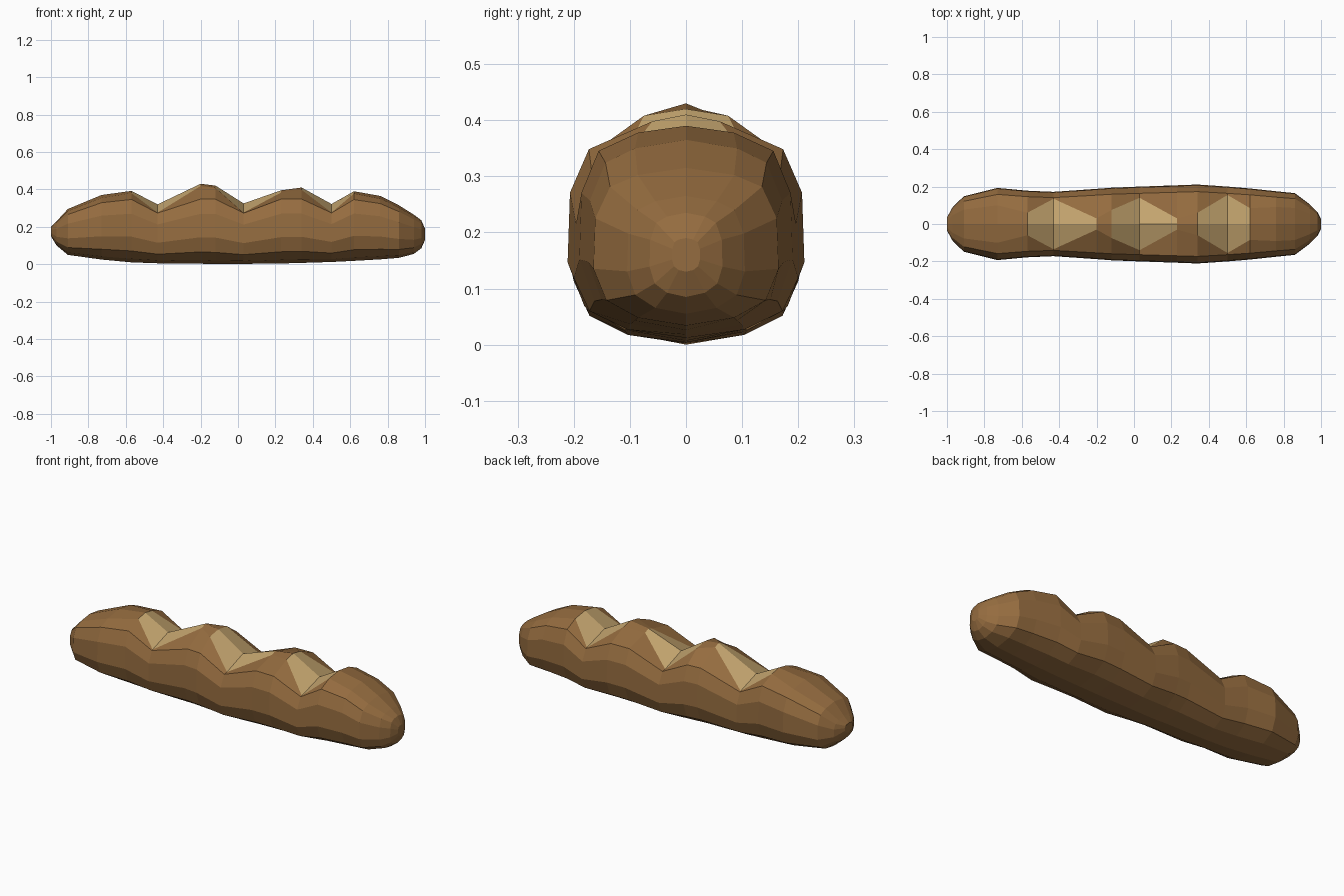
import bpy, bmesh

if "Cube" in bpy.data.objects:
    bpy.data.objects.remove(bpy.data.objects["Cube"])

def material(name, color):
    m = bpy.data.materials.new(name)
    m.diffuse_color = (*color, 1)
    m.use_nodes = True
    m.node_tree.nodes["Principled BSDF"].inputs["Base Color"].default_value = m.diffuse_color
    return m

# Loaf stations: x, half width, bottom z, body top z, crest z, crest half width, crest edge z
def plain(x, w, zb, zt):
    return (x, w, zb, zt, zt, w * 0.52, zb + (zt - zb) * 0.955)

def rim(x, w, zb, zt, t):
    return (x, w, zb, min(zt, 0.395), zt, t, zt - 0.012)

def valley(x, w, zb, zt, t):
    return (x, w, zb, 0.31, zt, t, 0.276)

stations = [
    plain(-1.0, 0.035, 0.15, 0.20),
    plain(-0.97, 0.09, 0.10, 0.23),
    plain(-0.91, 0.148, 0.05, 0.295),
    plain(-0.73, 0.193, 0.025, 0.37),
    rim(-0.57, 0.178, 0.01, 0.392, 0.06),
    valley(-0.43, 0.172, 0.005, 0.32, 0.135),
    rim(-0.20, 0.188, 0.003, 0.43, 0.03),
    rim(-0.12, 0.194, 0.0, 0.42, 0.075),
    valley(0.03, 0.20, 0.002, 0.325, 0.14),
    rim(0.23, 0.207, 0.004, 0.395, 0.03),
    rim(0.34, 0.211, 0.007, 0.41, 0.06),
    valley(0.50, 0.20, 0.012, 0.322, 0.155),
    rim(0.62, 0.19, 0.018, 0.39, 0.085),
    plain(0.76, 0.175, 0.026, 0.365),
    plain(0.86, 0.165, 0.034, 0.315),
    plain(0.94, 0.105, 0.055, 0.265),
    plain(0.98, 0.065, 0.085, 0.235),
    plain(1.0, 0.025, 0.13, 0.19),
]
cut_spans = {4, 5, 7, 8, 10, 11}

def section(x, w, zb, body, crest, t, edge):
    h = body - zb
    half = [(w * a, zb + h * b) for a, b in
            ((0.52, 0.05), (0.86, 0.16), (1, 0.36), (0.98, 0.68), (0.82, 0.88))]
    half.append((t, edge))
    right = [(x, y, z) for y, z in half]
    left = [(x, -y, z) for y, z in reversed(half)]
    return [(x, 0, zb)] + right + [(x, 0, crest)] + left

# Crust skin with the three scored cuts coloured as crumb
bm = bmesh.new()
rings = [[bm.verts.new(p) for p in section(*s)] for s in stations]
n = len(rings[0])
for i in range(len(rings) - 1):
    a, b = rings[i], rings[i + 1]
    for j in range(n):
        k = (j + 1) % n
        f = bm.faces.new((a[j], b[j], b[k], a[k]))
        f.material_index = int(i in cut_spans and j in (6, 7))
bm.faces.new(rings[0])
bm.faces.new(rings[-1])
bmesh.ops.recalc_face_normals(bm, faces=bm.faces)

mesh = bpy.data.meshes.new("bread_loaf")
bm.to_mesh(mesh)
bm.free()
mesh.materials.append(material("crust", (0.30, 0.15, 0.05)))
mesh.materials.append(material("crumb", (0.56, 0.38, 0.16)))
loaf = bpy.data.objects.new("bread_loaf", mesh)
bpy.context.collection.objects.link(loaf)
